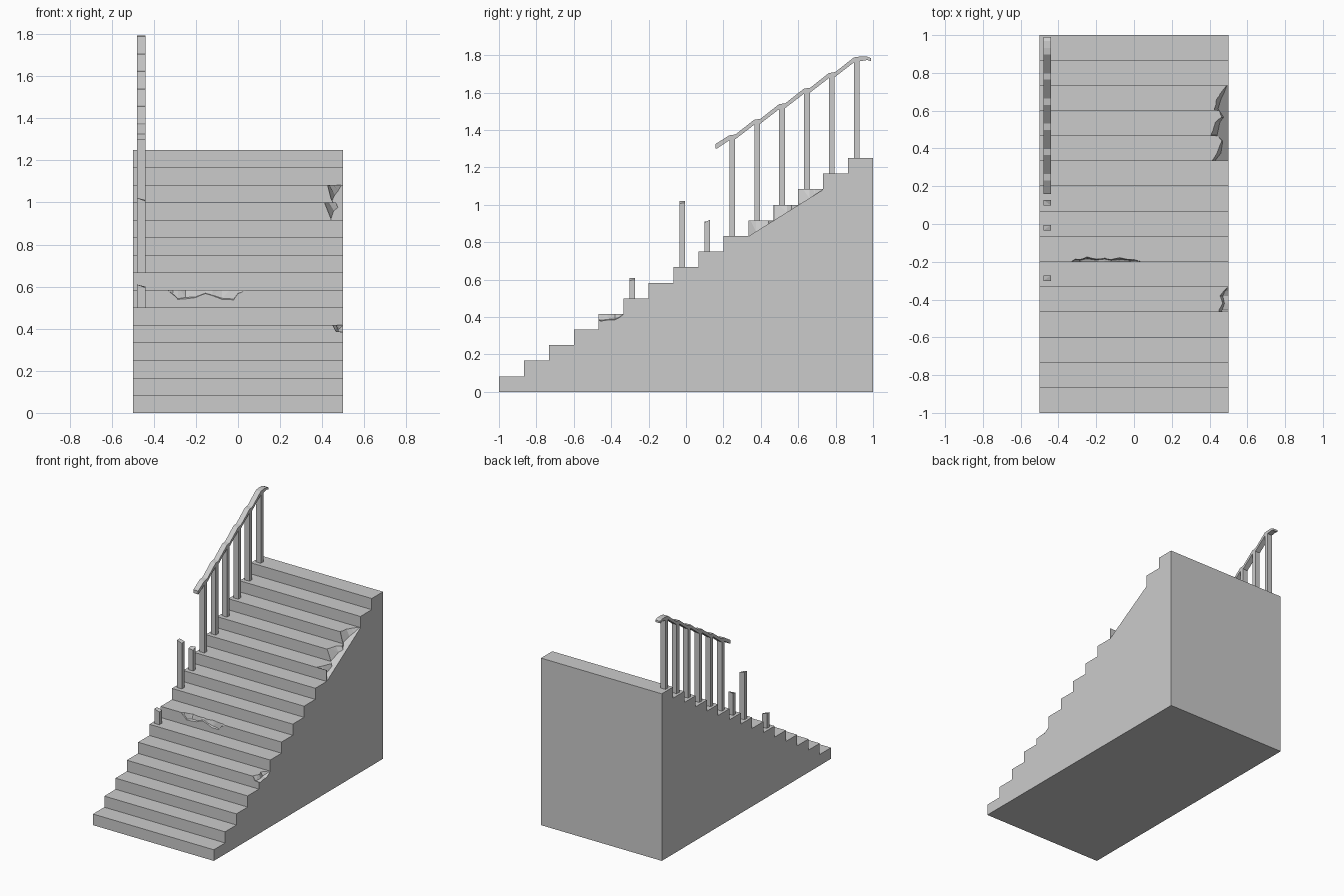
import bpy, bmesh

if "Cube" in bpy.data.objects:
    bpy.data.objects.remove(bpy.data.objects["Cube"])

N = 15
D, H = 2 / N, 1.25 / N          # tread depth, riser height


def loft(name, sections):
    """Closed solid skinned through equal-length point sections."""
    bm = bmesh.new()
    rings = [[bm.verts.new(p) for p in s] for s in sections]
    n = len(rings[0])
    for a, b in zip(rings, rings[1:]):
        for i in range(n):
            j = (i + 1) % n
            bm.faces.new((a[i], a[j], b[j], b[i]))
    bm.faces.new(rings[0])
    bm.faces.new(rings[-1])
    bmesh.ops.recalc_face_normals(bm, faces=bm.faces)
    me = bpy.data.meshes.new(name)
    bm.to_mesh(me)
    bm.free()
    ob = bpy.data.objects.new(name, me)
    bpy.context.collection.objects.link(ob)
    return ob


def triangulate(ob):
    bm = bmesh.new()
    bm.from_mesh(ob.data)
    bmesh.ops.triangulate(bm, faces=bm.faces)
    bmesh.ops.recalc_face_normals(bm, faces=bm.faces)
    bm.to_mesh(ob.data)
    bm.free()


# solid flight of steps, extruded from the side profile
profile = [(1, 0), (-1, 0)]
for i in range(N):
    profile += [(-1 + i * D, (i + 1) * H), (-1 + (i + 1) * D, (i + 1) * H)]
    if i == 0:
        profile[1:2] = [(-1, 0)]
stairs = loft("stairs", [[(x, y, z) for y, z in profile] for x in (-0.5, 0.5)])

# large break along the right edge: (y, inner x at top, inner x at floor)
big = []
for y, xt, xb in [(0.336, 0.41, 0.43), (0.375, 0.425, 0.46), (0.44, 0.445, 0.47),
                  (0.47, 0.40, 0.44), (0.54, 0.395, 0.455), (0.565, 0.43, 0.475),
                  (0.61, 0.42, 0.445), (0.66, 0.41, 0.46), (0.69, 0.41, 0.475),
                  (0.73, 0.455, 0.49)]:
    z = (y + 1) / D * H - 0.002
    big.append([(xt, y, z + 0.1), (xb, y, z), (0.52, y, z), (0.52, y, z + 0.1)])

# chipped nosing in the middle: (x, depth into tread, drop down riser)
mid = []
y0, z0 = -0.2, 7 * H
for x, d, h in [(-0.33, 0.004, 0.006), (-0.31, 0.02, 0.025), (-0.285, 0.015, 0.058),
                (-0.25, 0.032, 0.05), (-0.20, 0.018, 0.045), (-0.155, 0.028, 0.02),
                (-0.12, 0.015, 0.035), (-0.075, 0.026, 0.055), (-0.02, 0.014, 0.06),
                (0.0, 0.016, 0.022), (0.035, 0.002, 0.004)]:
    mid.append([(x, y0 - 0.02, z0 + 0.02), (x, y0 - 0.02, z0 - h),
                (x, y0 + d * 0.5, z0 - h * 0.7), (x, y0 + d, z0 + 0.02)])

# small chip on the right end of a lower step: (y, inner x, drop)
small = []
zs = 5 * H
for y, x, h in [(-0.48, 0.44, 0.03), (-0.455, 0.445, 0.042), (-0.42, 0.465, 0.036),
                (-0.38, 0.45, 0.034), (-0.355, 0.47, 0.02), (-0.337, 0.492, 0.004)]:
    small.append([(x, y, zs + 0.01), (x + (0.5 - x) * 0.4, y, zs - h * 0.8),
                  (0.52, y, zs - h), (0.52, y, zs + 0.01)])

for name, secs in (("edge_break", big), ("nosing_chip", mid), ("corner_chip", small)):
    cutter = loft(name + "_cutter", secs)
    triangulate(cutter)
    mod = stairs.modifiers.new(name, 'BOOLEAN')
    mod.operation, mod.solver, mod.object = 'DIFFERENCE', 'EXACT', cutter
    bpy.context.view_layer.objects.active = stairs
    bpy.ops.object.modifier_apply(modifier=name)
    bpy.data.objects.remove(cutter)

# balusters: whole ones reach the rail, broken ones end in a slanted top
XL, XR, HW = -0.48, -0.44, 0.015


def post(name, step, tops):
    y, z = -1 + (step + 0.5) * D - 0.02, (step + 1) * H
    plan = [(XL, y - HW), (XR, y - HW), (XR, y + HW), (XL, y + HW)]
    ob = loft(name, [[(a, b, z - 0.002) for a, b in plan],
                     [(a, b, z + t) for (a, b), t in zip(plan, tops)]])
    triangulate(ob)


for s in range(9, 15):
    post(f"baluster_{s}", s, [0.53] * 4)
post("broken_baluster_low", 5, (0.11, 0.095, 0.10, 0.11))
post("broken_baluster_tall", 7, (0.355, 0.34, 0.345, 0.355))
post("broken_baluster_short", 8, (0.16, 0.155, 0.17, 0.165))

# handrail: kinked flat above every baluster, broken lower end, drooping top end
line = [(0.158, 1.325, 1.300), (0.164, 1.329, 1.300)]
for s in range(9, 15):
    y, z = -1 + (s + 0.5) * D - 0.02, (s + 1) * H + 0.543
    line += [(y - 0.016, z - 0.005, z - 0.032), (y + 0.018, z, z - 0.025)]
line += [(0.97, 1.792, 1.774), (0.99, 1.783, 1.768)]
loft("handrail", [[(XL, y, t), (XR, y, t), (XR, y, b), (XL, y, b)] for y, t, b in line])
